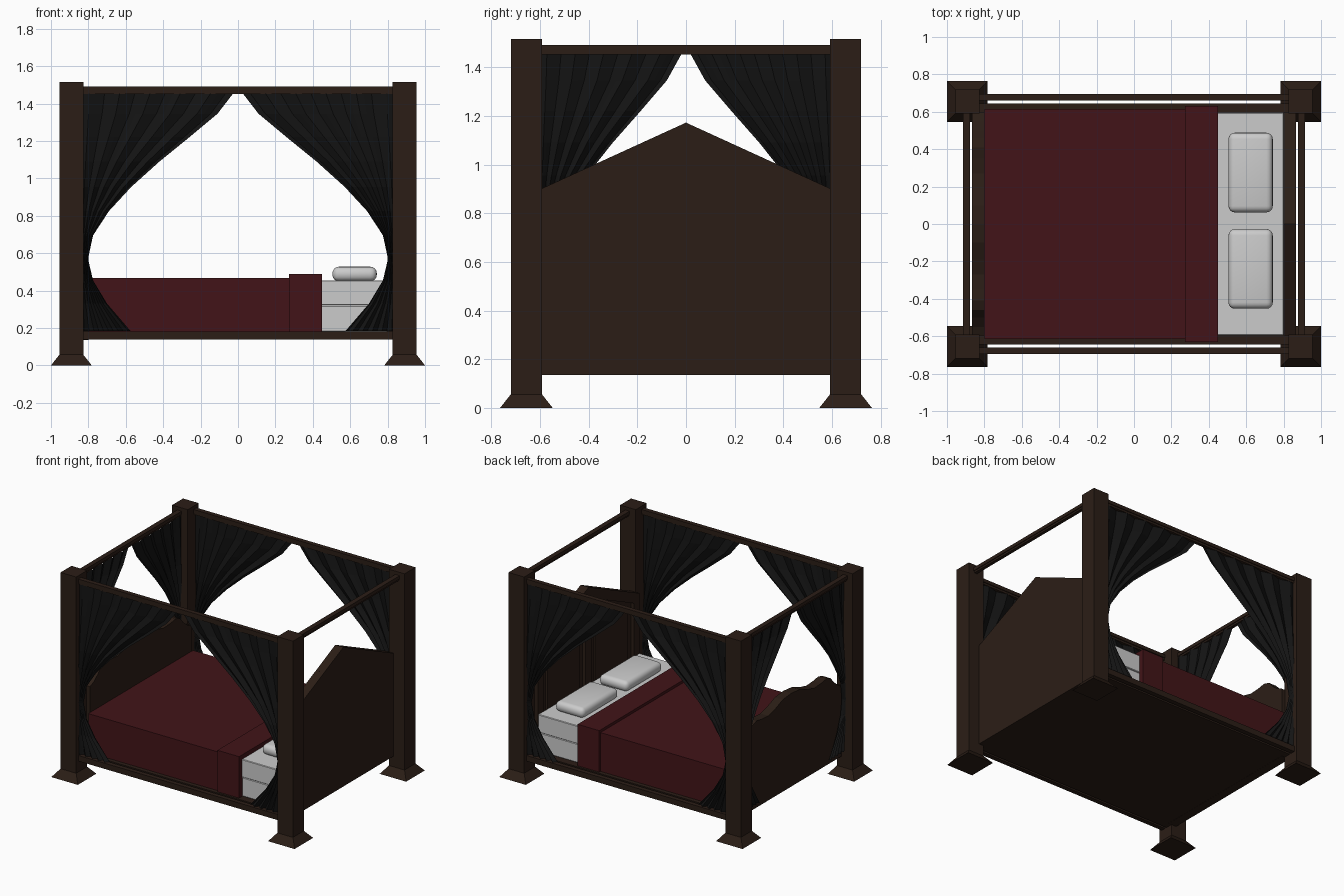
import bpy, bmesh, math

if "Cube" in bpy.data.objects:
    bpy.data.objects.remove(bpy.data.objects["Cube"])

def material(name, rgb):
    m = bpy.data.materials.new(name)
    m.diffuse_color = (*rgb, 1)
    m.use_nodes = True
    m.node_tree.nodes["Principled BSDF"].inputs["Base Color"].default_value = m.diffuse_color
    return m

WOOD = material("dark_wood", (0.024, 0.0127, 0.008))
CLOTH = material("black_cloth", (0.0067, 0.0067, 0.0067))
RED = material("red_blanket", (0.054, 0.007, 0.009))

def finish(name, bm, mat=None):
    bmesh.ops.recalc_face_normals(bm, faces=bm.faces[:])
    me = bpy.data.meshes.new(name)
    bm.to_mesh(me)
    bm.free()
    ob = bpy.data.objects.new(name, me)
    bpy.context.collection.objects.link(ob)
    if mat:
        me.materials.append(mat)
    return ob

def box(name, x0, x1, y0, y1, z0, z1, mat=None, bevel=0, segments=1):
    bm = bmesh.new()
    bmesh.ops.create_cube(bm, size=1)
    for v in bm.verts:
        v.co.x = x1 if v.co.x > 0 else x0
        v.co.y = y1 if v.co.y > 0 else y0
        v.co.z = z1 if v.co.z > 0 else z0
    if bevel:
        bmesh.ops.bevel(bm, geom=bm.edges[:], offset=bevel, segments=segments,
                        profile=0.5, affect='EDGES')
    return finish(name, bm, mat)

def board(name, x0, x1, outline, mat):
    """Extrude a (y, z) outline along x."""
    bm = bmesh.new()
    f = bm.faces.new([bm.verts.new((x0, y, z)) for y, z in outline])
    r = bmesh.ops.extrude_face_region(bm, geom=[f])
    for v in r["geom"]:
        if isinstance(v, bmesh.types.BMVert):
            v.co.x = x1
    return finish(name, bm, mat)

# Corner posts with flared feet
PX, PY, PH = 0.891, 0.655, 0.064
for sx in (-1, 1):
    for sy in (-1, 1):
        bm = bmesh.new()
        rings = []
        for h, z in ((0.109, 0), (PH, 0.057), (PH, 1.515)):
            rings.append([bm.verts.new((sx * PX + a * h, sy * PY + b * h, z))
                          for a, b in ((-1, -1), (1, -1), (1, 1), (-1, 1))])
        for lo, hi in zip(rings, rings[1:]):
            for i in range(4):
                j = (i + 1) % 4
                bm.faces.new((lo[i], lo[j], hi[j], hi[i]))
        bm.faces.new(rings[0])
        bm.faces.new(rings[-1])
        finish("post", bm, WOOD)

# Canopy rails and lower side rails
for s in (-1, 1):
    y0, y1 = sorted((s * 0.66, s * 0.694))
    box("canopy_side_rail", -0.83, 0.83, y0, y1, 1.465, 1.49, WOOD)
    box("canopy_side_rod", -0.83, 0.83, y0 + 0.006, y1 - 0.006, 1.45, 1.466, WOOD)
    box("lower_side_rail", -0.83, 0.83, y0, y1, 0.138, 0.18, WOOD)
    x0, x1 = sorted((s * 0.878, s * 0.914))
    box("canopy_end_rail", x0, x1, -0.595, 0.595, 1.465, 1.49, WOOD)
    box("canopy_end_rod", x0 + 0.006, x1 - 0.006, -0.595, 0.595, 1.452, 1.466, WOOD)

# Bed base
box("bed_base", -0.86, 0.86, -0.645, 0.645, 0.138, 0.18, WOOD)

# Headboard: peaked slab with framed panels on the inside
board("headboard", 0.825, 0.866,
      [(-0.595, 0.137), (0.595, 0.137), (0.595, 0.9), (0, 1.172), (-0.595, 0.9)], WOOD)

def roof(y, drop=0.0):
    return 1.172 - abs(y) * 0.457 - drop

for s in (-1, 1):
    board("headboard_stile", 0.8, 0.826, [(s * 0.595, 0.18), (s * 0.53, 0.18),
          (s * 0.53, roof(0.53)), (s * 0.595, roof(0.595))], WOOD)
    board("headboard_top_trim", 0.8, 0.826, [(0, roof(0, 0.08)), (0, roof(0)),
          (s * 0.53, roof(0.53)), (s * 0.53, roof(0.53, 0.08))], WOOD)
    board("headboard_panel", 0.81, 0.826, [(s * 0.09, 0.4), (s * 0.47, 0.4),
          (s * 0.47, roof(0.47, 0.14)), (s * 0.09, roof(0.09, 0.14))], WOOD)
box("headboard_middle_stile", 0.8, 0.826, -0.035, 0.035, 0.18, 1.09, WOOD)

# Footboard with a wavy top
half = [(0.595, 0.66), (0.55, 0.68), (0.5, 0.72), (0.46, 0.765), (0.41, 0.78),
        (0.35, 0.77), (0.27, 0.765), (0.19, 0.785), (0.1, 0.82)]
board("footboard", -0.866, -0.8,
      [(-0.595, 0.137), (0.595, 0.137)] + half + [(0, 0.83)]
      + [(-y, z) for y, z in reversed(half)], WOOD)

# Mattress layers, blanket and folded edge
box("box_spring", -0.79, 0.8, -0.592, 0.592, 0.18, 0.32, bevel=0.004)
box("mattress", -0.79, 0.8, -0.595, 0.595, 0.322, 0.455, bevel=0.004)
box("blanket", -0.8, 0.3, -0.615, 0.615, 0.18, 0.468, RED)
box("blanket_fold", 0.272, 0.45, -0.63, 0.63, 0.18, 0.488, RED)

# Pillows
for y in (-0.24, 0.275):
    p = box("pillow", 0.505, 0.742, y - 0.213, y + 0.213, 0.45, 0.527, bevel=0.034, segments=4)
    for v in p.data.vertices:
        d = max(abs(v.co.x - 0.6235) / 0.1185, abs(v.co.y - y) / 0.213)
        if v.co.z > 0.5:
            v.co.z += 0.004 * (1 - d)
    for f in p.data.polygons:
        f.use_smooth = True

# Tied-back curtains: (opening half width, height) for the long side
EDGE = [(0.025, 1.455), (0.11, 1.345), (0.26, 1.22), (0.42, 1.09), (0.57, 0.955),
        (0.69, 0.825), (0.775, 0.695), (0.802, 0.57), (0.775, 0.455),
        (0.70, 0.33), (0.575, 0.184)]

def curtain(name, place, width, scale, side):
    bm = bmesh.new()
    cols = 20
    rows = []
    for e, z in EDGE:
        row = []
        for c in range(cols + 1):
            t = c / cols
            u = side * (width + (e * scale - width) * t)
            off = 0.012 * math.sin(t * math.pi * 10)
            row.append(bm.verts.new(place(u, off, z)))
        rows.append(row)
    for a, b in zip(rows, rows[1:]):
        for c in range(cols):
            bm.faces.new((a[c], a[c + 1], b[c + 1], b[c]))
    finish(name, bm, CLOTH)

for side in (-1, 1):
    for s in (-1, 1):
        curtain("side_curtain", lambda u, o, z: (u, s * (0.677 + o), z), 0.835, 1.0, side)
    curtain("foot_curtain", lambda u, o, z: (-0.888 + o, u, z), 0.6, 0.715, side)
